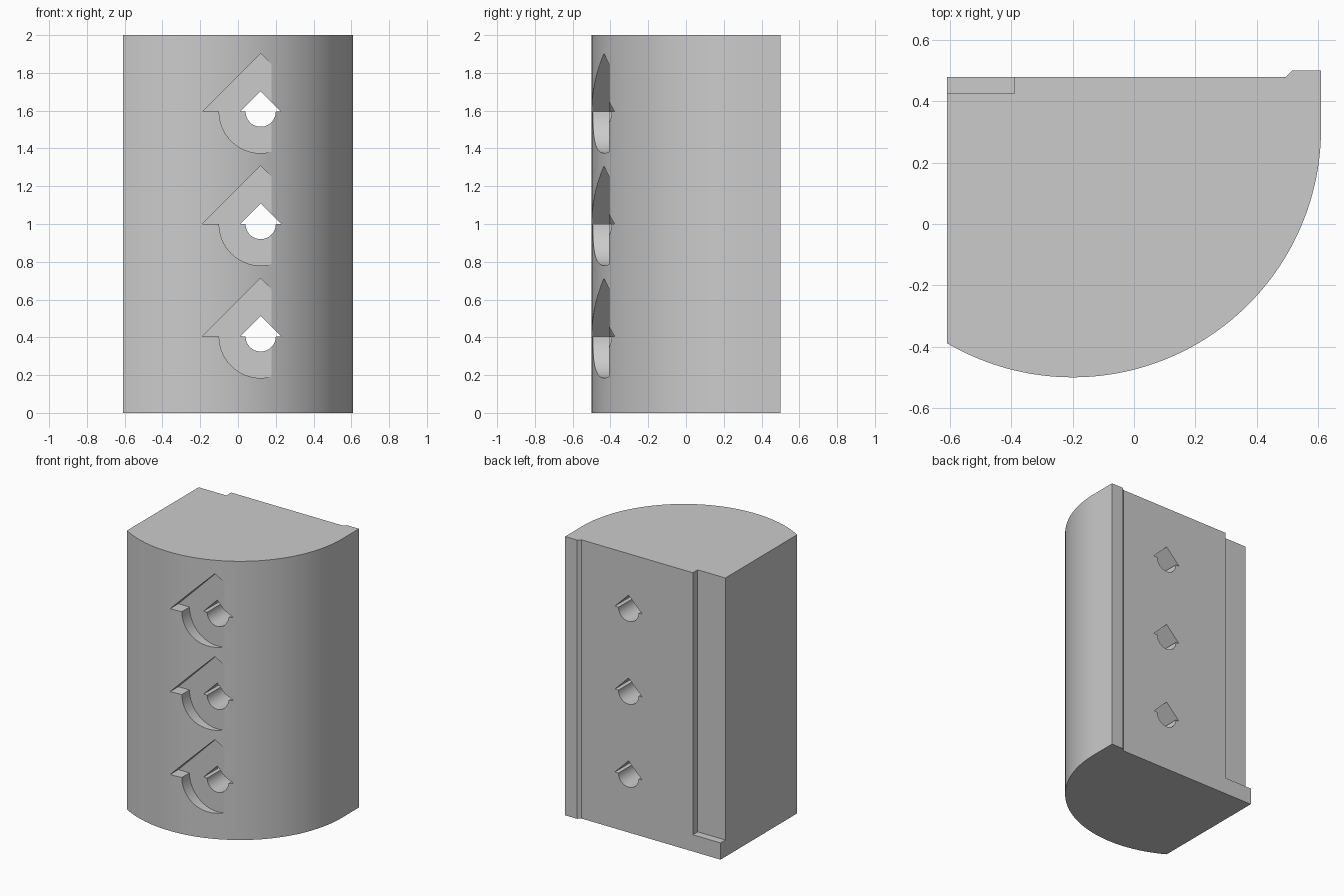
import bpy, bmesh
from math import sin, cos, pi, radians
from mathutils import Vector

old = bpy.data.objects.get("Cube")
if old:
    bpy.data.objects.remove(old)

grey = bpy.data.materials.new("light grey")
grey.use_nodes = True
grey.diffuse_color = (0.6, 0.6, 0.6, 1)
grey.node_tree.nodes["Principled BSDF"].inputs["Base Color"].default_value = (0.6, 0.6, 0.6, 1)


def prism(name, points, sweep):
    """Extrude a closed outline of 3D points along the sweep vector."""
    bm = bmesh.new()
    face = bm.faces.new([bm.verts.new(p) for p in points])
    ext = bmesh.ops.extrude_face_region(bm, geom=[face])
    verts = [g for g in ext["geom"] if isinstance(g, bmesh.types.BMVert)]
    bmesh.ops.translate(bm, verts=verts, vec=Vector(sweep))
    bmesh.ops.recalc_face_normals(bm, faces=bm.faces)
    mesh = bpy.data.meshes.new(name)
    bm.to_mesh(mesh)
    bm.free()
    mesh.materials.append(grey)
    obj = bpy.data.objects.new(name, mesh)
    bpy.context.collection.objects.link(obj)
    return obj


def arrow_cutter(name, z, radius, half, y0, y1):
    """Half round below, wider pointed roof above."""
    x, n = 0.12, 32
    pts = [(x + half, y0, z), (x, y0, z + half), (x - half, y0, z)]
    pts += [(x - radius * cos(pi * i / n), y0, z - radius * sin(pi * i / n))
            for i in range(n + 1)]
    return prism(name, pts, (0, y1 - y0, 0))


# Curved block with a raised lip on its back left edge
steps = 72
arc_end = radians(-120.4)
outline = [(-0.2 + 0.81 * cos(arc_end * i / steps), 0.31 + 0.81 * sin(arc_end * i / steps), 0)
           for i in range(steps + 1)]
outline += [(-0.61, 0.48, 0), (0.495, 0.48, 0), (0.515, 0.5, 0), (0.61, 0.5, 0)]
body = prism("curved_block", outline, (0, 0, 2))

# Rear corner rebate, stopped above the base
rebate = [(-0.7, 0.425, 0.12), (-0.39, 0.425, 0.12), (-0.39, 0.6, 0.12), (-0.7, 0.6, 0.12)]
cutters = [prism("rebate_cutter", rebate, (0, 0, 2))]

# Shallow front pockets with through holes
for z in (0.405, 1.0, 1.595):
    cutters.append(arrow_cutter("pocket_cutter", z, 0.22, 0.308, -0.7, -0.407))
    cutters.append(arrow_cutter("hole_cutter", z, 0.08, 0.108, -0.8, 0.8))

bpy.ops.object.select_all(action='DESELECT')
bpy.context.view_layer.objects.active = body
body.select_set(True)
for cutter in cutters:
    cutter.hide_render = True
    mod = body.modifiers.new("cut", 'BOOLEAN')
    mod.operation = 'DIFFERENCE'
    mod.solver = 'EXACT'
    mod.object = cutter
    bpy.ops.object.modifier_apply(modifier=mod.name)
    bpy.data.objects.remove(cutter)

bpy.ops.object.shade_smooth_by_angle(angle=radians(25))
